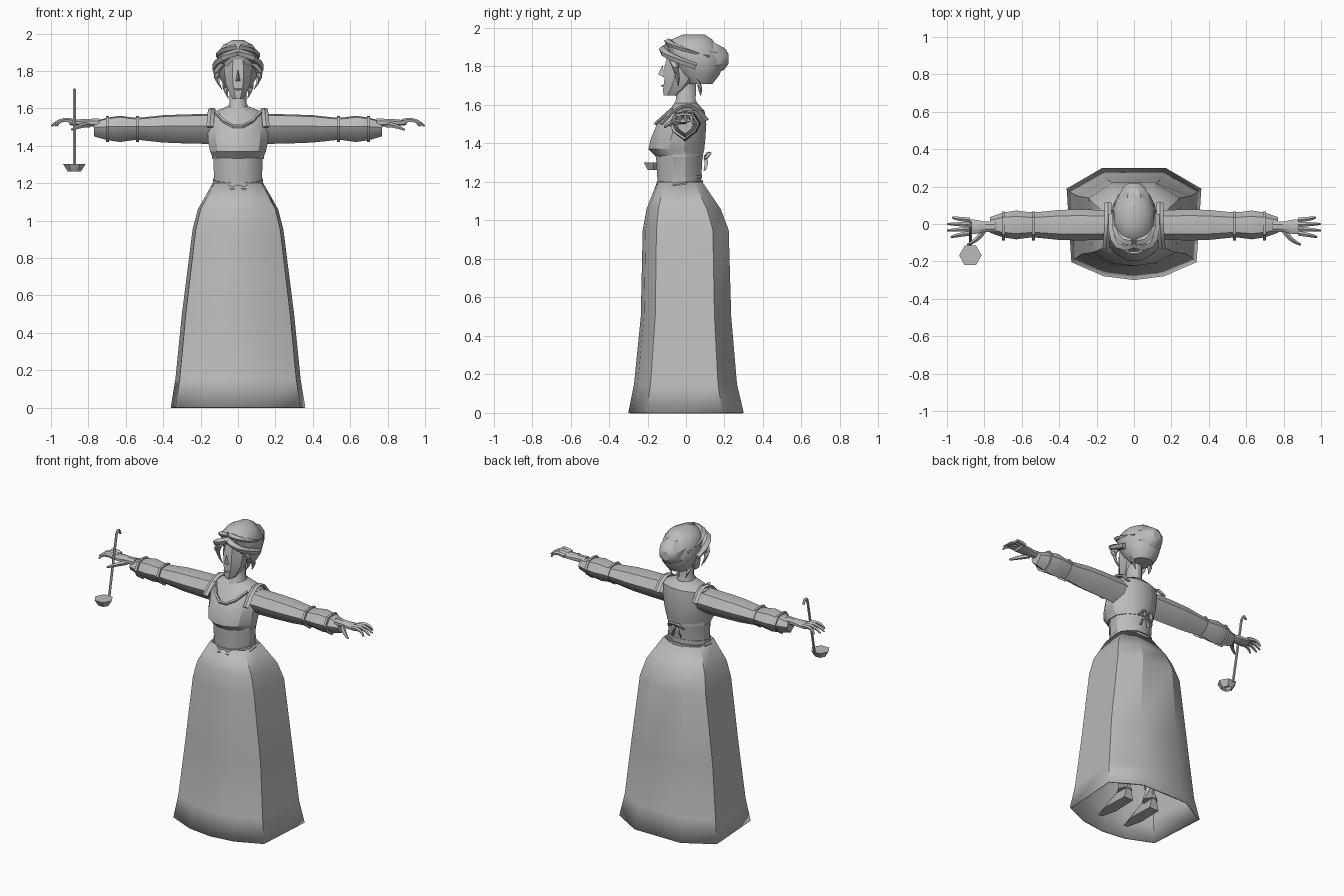
import bpy, bmesh
from math import sin, cos, pi, tau, radians
from mathutils import Vector

cube = bpy.data.objects.get("Cube")
if cube:
    bpy.data.objects.remove(cube, do_unlink=True)

GREY = (.5, .5, .5, 1)
grey = bpy.data.materials.new("plain grey")
grey.use_nodes = True
grey.diffuse_color = GREY
grey.node_tree.nodes["Principled BSDF"].inputs["Base Color"].default_value = GREY


def oval(sides):
    """Unit outline with a flat side at the front."""
    angles = [tau * (k + .5) / sides for k in range(sides)]
    return [(sin(a), -cos(a)) for a in angles]


def mirrored(half):
    """Close a half outline, adding the other side."""
    return half + [(-across, up) for across, up in reversed(half) if across]


def loft(name, rings, closed=True, mirror=False):
    """Skin a row of equal-sized rings."""
    bm = bmesh.new()
    rows = [[bm.verts.new(point) for point in ring] for ring in rings]
    for lower, upper in zip(rows, rows[1:]):
        for i in range(len(lower)):
            bm.faces.new((lower[i - 1], lower[i], upper[i], upper[i - 1]))
    if closed:
        bm.faces.new(rows[0])
        bm.faces.new(rows[-1])
    bmesh.ops.recalc_face_normals(bm, faces=bm.faces)
    mesh = bpy.data.meshes.new(name)
    bm.to_mesh(mesh)
    bm.free()
    mesh.materials.append(grey)
    part = bpy.data.objects.new(name, mesh)
    bpy.context.collection.objects.link(part)
    bpy.ops.object.select_all(action='DESELECT')
    part.select_set(True)
    bpy.context.view_layer.objects.active = part
    bpy.ops.object.shade_smooth_by_angle(angle=radians(30))
    if mirror:
        part.modifiers.new("Mirror", 'MIRROR').use_mirror_merge = False
    return part


def stack(outline, rows, tilt=0):
    """Level rings from rows of height, half width, front and back."""
    rings = []
    for height, width, front, back in rows:
        middle, depth = (front + back) / 2, (back - front) / 2
        rings.append([(u * width, middle + v * depth, height + tilt * v)
                      for u, v in outline])
    return rings


def sideways(outline, rows, y, z):
    """Upright rings from rows of x, half depth and half height."""
    return [[(x, y + u * depth, z + v * height) for u, v in outline]
            for x, depth, height in rows]


def strand(name, start, middle, end, radius, tip=1, flat=1, sides=5, mirror=False):
    """Tapered tube on a smooth arc through three points."""
    start, middle, end = Vector(start), Vector(middle), Vector(end)
    pull = middle * 2 - (start + end) / 2
    steps = 5
    rings = []
    for step in range(steps + 1):
        t = step / steps
        centre = start * (1 - t) ** 2 + pull * 2 * t * (1 - t) + end * t * t
        along = (pull - start) * (1 - t) + (end - pull) * t
        turn = along.to_track_quat('Z', 'Y')
        size = radius * (1 - (1 - tip) * t * t)
        rings.append([centre + turn @ Vector((u * size, v * size * flat, 0))
                      for u, v in oval(sides)])
    return loft(name, rings, mirror=mirror)


# Skirt of flat panels, open below
panels = mirrored([(0, -1), (.45, -.93), (.93, -.68), (1, .63), (.47, 1)])
skirt = loft("skirt", stack(panels, [
    (0, .36, -.3, .3), (.15, .335, -.27, .265), (.5, .3, -.235, .235),
    (.95, .243, -.225, .222), (1.06, .215, -.205, .18), (1.2, .135, -.15, .085)]),
    closed=False)
skirt.modifiers.new("Thickness", 'SOLIDIFY').thickness = .01

# Bodice with its bust seam and belts
torso = oval(12)
loft("bodice", stack(torso, [
    (1.17, .13, -.15, .08), (1.33, .137, -.16, .09), (1.37, .155, -.2, .1),
    (1.42, .165, -.19, .105), (1.5, .17, -.155, .11), (1.57, .16, -.09, .1),
    (1.61, .06, -.06, .06)]))
for name, height, width in (("lower_belt", 1.17, .144), ("upper_belt", 1.2, .138),
                            ("bust_seam", 1.33, .143)):
    tilt = .02 if "belt" in name else 0
    edges = [(height + rise, width, -width - .02, width - .05) for rise in (0, .02)]
    loft(name, stack(torso, edges, tilt))

# Neckline and shoulder straps
strand("neckline", (-.12, -.07, 1.58), (0, -.16, 1.5), (.12, -.07, 1.58), .01)
strand("shoulder_straps", (.15, -.13, 1.5), (.14, 0, 1.595), (.14, .11, 1.52),
       .02, flat=.5, mirror=True)

# Bow on the back
strand("bow_loops", (0, .1, 1.33), (.025, .12, 1.35), (.05, .1, 1.32),
       .015, flat=.5, mirror=True)
strand("bow_tails", (0, .1, 1.32), (.02, .105, 1.29), (.03, .095, 1.26),
       .01, flat=.4, mirror=True)

# Puffed sleeves with bands
sleeve = mirrored([(0, 1), (.6, .9), (1, .2), (.75, -.4), (0, -1)])
loft("sleeves", sideways(sleeve, [
    (.1, .08, .08), (.17, .08, .08), (.3, .083, .077), (.4, .08, .073), (.52, .068, .06),
    (.56, .068, .06), (.63, .077, .07), (.7, .066, .06), (.77, .042, .04)],
    -.005, 1.49), mirror=True)
for name, x in (("elbow_bands", .53), ("cuff_bands", .69)):
    band = [(x + shift, .077, .07) for shift in (0, .015)]
    loft(name, sideways(sleeve, band, -.01, 1.49), mirror=True)

# Hands
loft("palms", sideways(oval(8), [(.74, .03, .025), (.8, .03, .022), (.84, .04, .02),
                                 (.9, .045, .014)], -.015, 1.523), mirror=True)
for k, finger in enumerate(("index", "middle", "ring", "little")):
    root, spread = .024 * k - .05, .035 * k - .07
    reach = 1 - .012 * (k - 1.4) ** 2
    strand(finger + "_fingers", (.88, root, 1.53), (.94, (root + spread) / 2, 1.535),
           (reach, spread, 1.505), .013, tip=.4, mirror=True)
strand("thumbs", (.8, -.03, 1.51), (.84, -.08, 1.505), (.89, -.11, 1.485),
       .015, tip=.4, mirror=True)

# Neck, head and face
loft("neck", stack(torso, [(1.58, .07, -.08, .07), (1.63, .046, -.053, .052),
                           (1.76, .046, -.05, .055)]))
loft("head", stack(oval(8), [
    (1.65, .03, -.12, -.04), (1.68, .05, -.125, .02), (1.73, .07, -.12, .07),
    (1.8, .08, -.12, .1), (1.9, .06, -.09, .09)]))
bridge, tip = (0, -.12, 1.81), (0, -.145, 1.76)
loft("nose", [[bridge, (side, -.115, 1.745), tip] for side in (-.013, .013)])
strand("lips", (-.02, -.118, 1.7), (0, -.125, 1.7), (.02, -.118, 1.7), .005)

# Hair mass, bun and swept locks
loft("hair", stack(torso, [
    (1.71, .07, .01, .14), (1.76, .1, -.04, .18), (1.83, .12, -.09, .2),
    (1.9, .11, -.11, .17), (1.94, .08, -.08, .14), (1.965, .03, -.02, .1)]))
loft("bun", [[(u * size, y, 1.84 + v * size) for u, v in oval(8)]
             for y, size in ((.08, .1), (.15, .09), (.2, .06), (.22, .03))])
strand("front_locks", (0, -.1, 1.9), (.09, -.095, 1.86), (.11, .05, 1.8),
       .028, flat=.7, mirror=True)
strand("crown_locks", (.01, -.09, 1.93), (.09, -.04, 1.9), (.09, .12, 1.85),
       .026, tip=.5, flat=.6, mirror=True)
strand("temple_locks", (.08, -.07, 1.84), (.115, -.05, 1.78), (.085, -.04, 1.7),
       .026, tip=.1, flat=.6, mirror=True)
strand("nape_locks", (.06, .05, 1.75), (.065, .07, 1.7), (.05, .075, 1.65),
       .02, tip=.1, flat=.6, mirror=True)

# Legs and wedge shoes under the skirt
strand("legs", (.1, .03, .1), (.1, .02, .5), (.08, -.02, 1), .05, sides=6, mirror=True)
loft("shoes", [[(.1 - width, y, .03), (.1 + width, y, .03), (.1, y, top)]
               for y, width, top in ((-.2, .015, .05), (-.1, .04, .1), (.07, .035, .17))],
     mirror=True)

# Ladle in the right hand
grip = -.875
strand("ladle_hook", (grip, .01, 1.67), (grip, -.01, 1.7), (grip, -.03, 1.68), .008)
strand("ladle_handle", (grip, -.03, 1.69), (grip, -.07, 1.49), (grip, -.11, 1.29), .008)
bowl_rows = [(.05, 1.3), (.03, 1.27), (.035, 1.262), (.06, 1.302)]
loft("ladle_bowl", [[(grip + u * size, v * size - .168, height) for u, v in oval(6)]
                    for size, height in bowl_rows])
